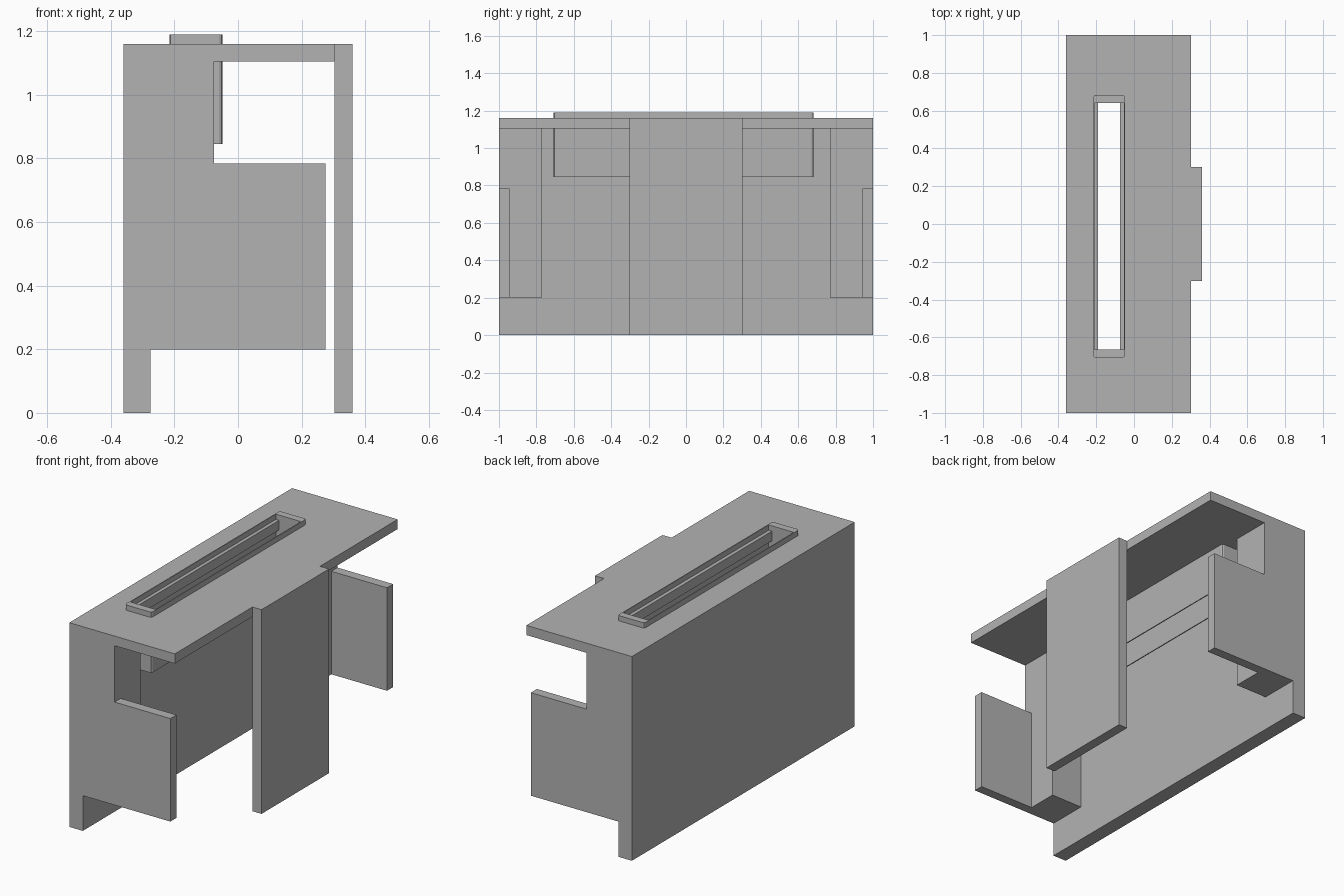
import bpy
import bmesh
from mathutils import Vector

if "Cube" in bpy.data.objects:
    bpy.data.objects.remove(bpy.data.objects["Cube"], do_unlink=True)

grey = bpy.data.materials.new("plain grey")
grey.use_nodes = True
grey.diffuse_color = (0.45, 0.45, 0.45, 1)
grey.node_tree.nodes["Principled BSDF"].inputs["Base Color"].default_value = (0.45, 0.45, 0.45, 1)


def finish(name, bm):
    bmesh.ops.recalc_face_normals(bm, faces=bm.faces)
    mesh = bpy.data.meshes.new(name)
    bm.to_mesh(mesh)
    bm.free()
    mesh.materials.append(grey)
    obj = bpy.data.objects.new(name, mesh)
    bpy.context.collection.objects.link(obj)
    return obj


def extrude(bm, faces, offset):
    new = bmesh.ops.extrude_face_region(bm, geom=faces)["geom"]
    verts = [v for v in new if isinstance(v, bmesh.types.BMVert)]
    bmesh.ops.translate(bm, verts=verts, vec=offset)


def prism(name, points, offset):
    bm = bmesh.new()
    face = bm.faces.new([bm.verts.new(p) for p in points])
    extrude(bm, [face], Vector(offset))
    return finish(name, bm)


def rect(x0, x1, y0, y1, z):
    return [(x0, y0, z), (x1, y0, z), (x1, y1, z), (x0, y1, z)]


def box(name, x, y, z):
    return prism(name, rect(*x, *y, z[0]), (0, 0, z[1] - z[0]))


BACK, WALL_IN, STEP, FRONT = -0.36, -0.275, -0.075, 0.275
LOW, NOTCH, UNDER, TOP = 0.2, 0.785, 1.105, 1.16

# Long wall and narrow support leg
box("long_wall", (BACK, WALL_IN), (-1, 1), (0, UNDER))
box("support_leg", (0.303, 0.36), (-0.303, 0.303), (0, TOP))

# Table top with a long slot cut through it
bm = bmesh.new()
loops = []
for corners in (rect(BACK, 0.303, -1, 1, UNDER), rect(-0.19, STEP, -0.665, 0.64, UNDER)):
    vs = [bm.verts.new(p) for p in corners]
    loops.append(vs)
outer, inner = loops
ring = [bm.faces.new((outer[i], outer[(i + 1) % 4], inner[(i + 1) % 4], inner[i])) for i in range(4)]
extrude(bm, ring, Vector((0, 0, TOP - UNDER)))
finish("table_top", bm)

# Stepped end panels, each with an inner block beside the wall
profile = [(WALL_IN, LOW), (FRONT, LOW), (FRONT, NOTCH), (STEP, NOTCH), (STEP, UNDER), (WALL_IN, UNDER)]
for side, label in ((-1, "front"), (1, "rear")):
    prism(label + "_end_panel", [(x, side, z) for x, z in profile], (0, -side * 0.055, 0))
    box(label + "_inner_block", (WALL_IN, STEP), sorted((side * 0.945, side * 0.77)), (LOW, UNDER))

# Slot sleeve: thin long sides and thick ends with eased outer corners
SLEEVE = (0.845, 1.19)
X0, X1, Y0, Y1 = -0.216, -0.048, -0.708, 0.682
for label, x in (("outer", X0), ("inner", X1 - 0.006)):
    box("sleeve_side_" + label, (x, x + 0.006), (-0.665, 0.64), SLEEVE)
for label, y, inside in (("front", Y0, -0.665), ("rear", Y1, 0.64)):
    ease = 0.012 if inside > y else -0.012
    outline = [(X0, inside), (X0, y + ease), (X0 + 0.004, y + ease * 0.3), (X0 + 0.012, y),
               (X1 - 0.012, y), (X1 - 0.004, y + ease * 0.3), (X1, y + ease), (X1, inside)]
    prism("sleeve_end_" + label, [(a, b, SLEEVE[0]) for a, b in outline],
          (0, 0, SLEEVE[1] - SLEEVE[0]))
